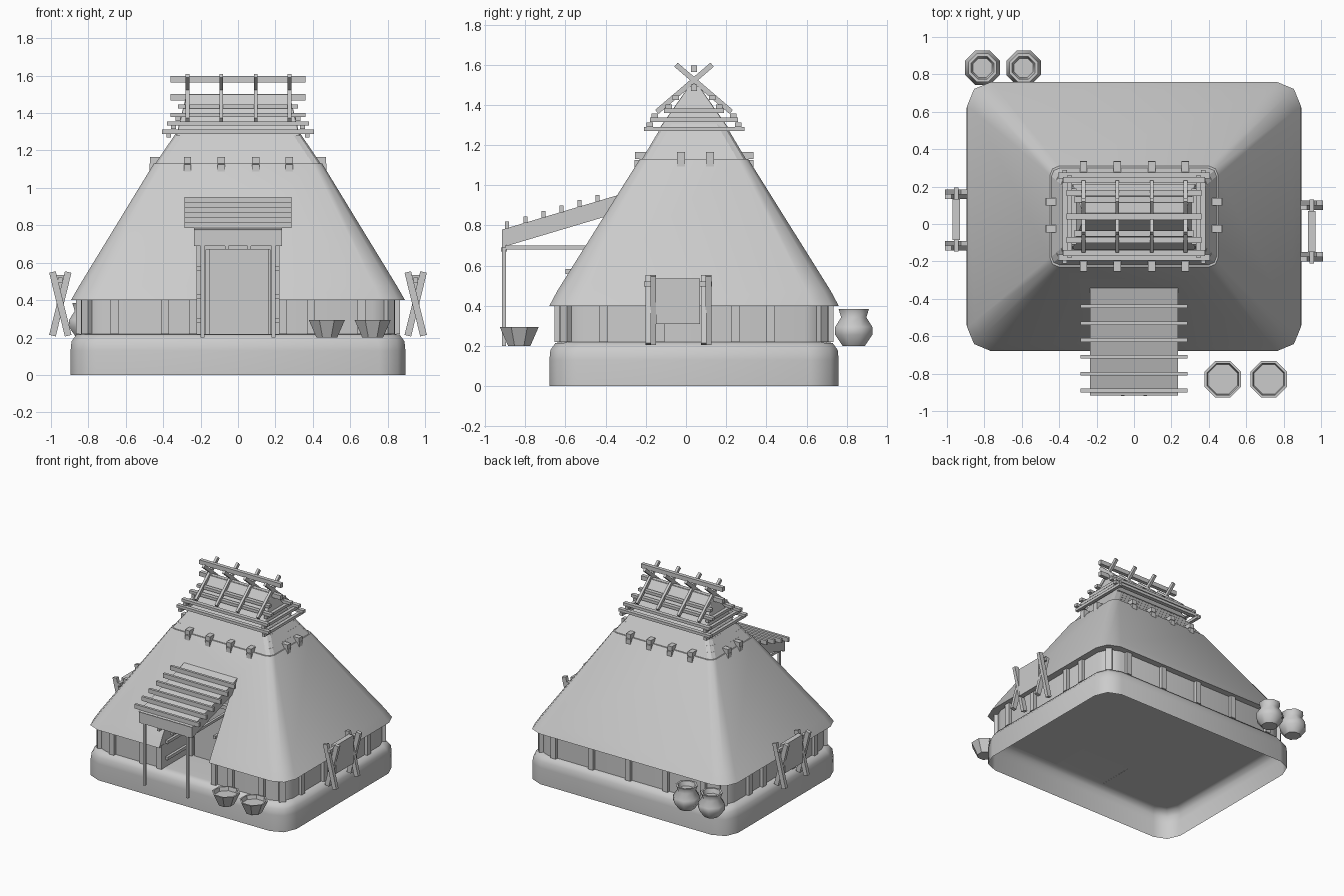
import bpy, bmesh, math
from mathutils import Vector

cube = bpy.data.objects.get("Cube")
if cube:
    bpy.data.objects.remove(cube, do_unlink=True)

grey = bpy.data.materials.new("plain_grey")
grey.use_nodes = True
grey.diffuse_color = (0.6, 0.6, 0.6, 1)
grey.node_tree.nodes["Principled BSDF"].inputs["Base Color"].default_value = (0.6, 0.6, 0.6, 1)

CY = 0.04  # centre line of the house in y


def finish(name, bm, smooth=None):
    bmesh.ops.recalc_face_normals(bm, faces=bm.faces)
    me = bpy.data.meshes.new(name)
    bm.to_mesh(me)
    bm.free()
    ob = bpy.data.objects.new(name, me)
    bpy.context.collection.objects.link(ob)
    me.materials.append(grey)
    if smooth:
        shade(ob, smooth)
    return ob


def shade(ob, angle):
    bpy.ops.object.select_all(action='DESELECT')
    ob.select_set(True)
    bpy.context.view_layer.objects.active = ob
    bpy.ops.object.shade_smooth_by_angle(angle=math.radians(angle))


def box(name, x, y, z):
    """Box given by its (min, max) range on each axis."""
    bm = bmesh.new()
    bmesh.ops.create_cube(bm, size=1)
    for v in bm.verts:
        v.co = Vector([(r[0] + r[1]) / 2 + c * (r[1] - r[0]) for r, c in zip((x, y, z), v.co)])
    return finish(name, bm)


def beam(name, a, b, width, depth, side=Vector((1, 0, 0))):
    """Squared timber from a to b; width runs along side."""
    a, b = Vector(a), Vector(b)
    side = Vector(side)
    up = (b - a).cross(side).normalized()
    bm = bmesh.new()
    bmesh.ops.create_cube(bm, size=1)
    for v in bm.verts:
        v.co = a.lerp(b, v.co.z + 0.5) + side * width * v.co.x + up * depth * v.co.y
    return finish(name, bm)


def loop(bm, hx, hy, z, r, segs=2):
    """Rounded rectangle of vertices around the house centre."""
    verts = []
    for k, (sx, sy) in enumerate(((1, 1), (-1, 1), (-1, -1), (1, -1))):
        for i in range(segs + 1):
            t = math.pi / 2 * (k + i / segs)
            verts.append(bm.verts.new((sx * (hx - r) + r * math.cos(t),
                                       CY + sy * (hy - r) + r * math.sin(t), z)))
    return verts


def loft(name, rings, smooth=None, bottom=True):
    bm = bmesh.new()
    loops = [loop(bm, *ring) for ring in rings]
    for lo, hi in zip(loops, loops[1:]):
        for i in range(len(lo)):
            j = (i + 1) % len(lo)
            bm.faces.new((lo[i], lo[j], hi[j], hi[i]))
    bm.faces.new(loops[-1])
    if bottom:
        bm.faces.new(loops[0][::-1])
    return finish(name, bm, smooth)


def turned(name, x, y, profile, sides=8, smooth=None):
    """Vessel turned from (radius, height) points."""
    bm = bmesh.new()
    rings = []
    for r, z in profile:
        rings.append([bm.verts.new((x + r * math.cos(math.tau * (i + 0.5) / sides),
                                    y + r * math.sin(math.tau * (i + 0.5) / sides), z))
                      for i in range(sides)])
    for lo, hi in zip(rings, rings[1:]):
        for i in range(sides):
            j = (i + 1) % sides
            bm.faces.new((lo[i], lo[j], hi[j], hi[i]))
    bm.faces.new(rings[0])
    bm.faces.new(rings[-1])
    return finish(name, bm, smooth)


# Hollow platform with a rounded top edge
loft("platform", [(0.895, 0.72, 0, 0.14), (0.895, 0.72, 0.13, 0.14), (0.89, 0.715, 0.18, 0.14),
                  (0.865, 0.69, 0.215, 0.13), (0.83, 0.65, 0.22, 0.11)], 50, bottom=False)

# Wall and thatch roof, both cut by the entrance recess
wall = loft("wall", [(0.84, 0.67, 0.219, 0.12), (0.84, 0.67, 0.42, 0.12)], 50)
roof = loft("thatch_roof", [(0.893, 0.72, 0.4, 0.13), (0.85, 0.68, 0.475, 0.12),
                            (0.45, 0.27, 1.13, 0.05)], 50)
cutter = box("entrance_cutter", (-0.22, 0.22), (-1, -0.31), (0.1, 0.95))
cutter.hide_render = True
for ob in (wall, roof):
    mod = ob.modifiers.new("entrance", 'BOOLEAN')
    mod.operation = 'DIFFERENCE'
    mod.solver = 'EXACT'
    mod.object = cutter
    bpy.context.view_layer.objects.active = ob
    bpy.ops.object.modifier_apply(modifier=mod.name)
    shade(ob, 50)
bpy.data.objects.remove(cutter, do_unlink=True)

# Wall posts
H = (0.22, 0.41)
for x in (-0.66, -0.39, -0.24, 0.24, 0.39, 0.66):
    box("front_wall_post", (x - 0.022, x + 0.022), (-0.655, -0.62), H)
for x in (-0.66, -0.33, 0, 0.33, 0.66):
    box("back_wall_post", (x - 0.022, x + 0.022), (0.7, 0.735), H)
for s in (-1, 1):
    for y in (-0.41, -0.13, 0.245, 0.42):
        box("side_wall_post", sorted((s * 0.83, s * 0.865)), (y - 0.022, y + 0.022), H)
    for t in (-1, 1):
        c = Vector((s * 0.805, CY + t * 0.635, 0))
        beam("corner_post", c + Vector((0, 0, H[0])), c + Vector((0, 0, H[1])), 0.05, 0.04,
             Vector((s, -t, 0)).normalized())

# Doorway
box("door", (-0.155, 0.165), (-0.325, -0.3), (0.22, 0.67))
box("door_lintel", (-0.2, 0.2), (-0.34, -0.3), (0.67, 0.7))
for s in (-1, 1):
    box("door_jamb", sorted((s * 0.17, s * 0.2)), (-0.34, -0.3), (0.22, 0.68))
    for z in (0.29, 0.42, 0.57):
        box("recess_rail", sorted((s * 0.2, s * 0.222)), (-0.6, -0.31), (z - 0.012, z + 0.012))

# Porch
beam("porch_roof", (0, -0.905, 0.738), (0, -0.3, 0.918), 0.47, 0.085)
box("porch_front_beam", (-0.235, 0.235), (-0.915, -0.895), (0.69, 0.78))
for y in (-0.89, -0.8, -0.71, -0.62, -0.53, -0.44):
    z = 0.8 + 0.298 * (y + 0.905)
    box("porch_batten", (-0.285, 0.285), (y - 0.01, y + 0.01), (z - 0.02, z + 0.014))
for s in (-1, 1):
    box("porch_post", sorted((s * 0.18, s * 0.2)), (-0.915, -0.895), (0.2, 0.7))
    box("porch_side_beam", sorted((s * 0.18, s * 0.2)), (-0.91, -0.31), (0.68, 0.7))
    box("porch_peg", (s * 0.06 - 0.01, s * 0.06 + 0.01), (-0.92, -0.89), (0.67, 0.69))

# Stepped thatch collar
for i in range(5):
    hx, hy, z = 0.445 - 0.025 * i, 0.262 - 0.022 * i, 1.125 + 0.037 * i
    loft("thatch_collar", [(hx, hy, z, 0.045), (hx - 0.03, hy - 0.028, z + 0.045, 0.04)])

# Straps over the collar edge
for s in (-1, 1):
    for x in (-0.27, -0.09, 0.095, 0.275):
        y = CY + s * 0.265
        box("collar_strap", (x - 0.02, x + 0.02), (y - 0.03, y + 0.03), (1.13, 1.165))
        y += s * 0.015
        box("collar_strap_end", (x - 0.02, x + 0.02), (y - 0.017, y + 0.017), (1.085, 1.125))
    for y in (-0.025, 0.12):
        box("side_strap", sorted((s * 0.41, s * 0.47)), (y - 0.02, y + 0.02), (1.13, 1.165))
        box("side_strap_end", sorted((s * 0.437, s * 0.472)), (y - 0.02, y + 0.02), (1.09, 1.13))

# Ridge cap with boards, rails and crossed rafters
loft("ridge_cap", [(0.33, 0.175, 1.28, 0.01), (0.275, 0.02, 1.5, 0.005)])
for s in (-1, 1):
    for z, hx, off in ((1.30, 0.405, 0.22), (1.345, 0.38, 0.195), (1.39, 0.36, 0.125), (1.435, 0.32, 0.09)):
        y = CY + s * off
        box("long_rail", (-hx, hx), (y - 0.016, y + 0.016), (z - 0.011, z + 0.011))
    for z, x, hy in ((1.28, 0.37, 0.25), (1.325, 0.345, 0.22), (1.37, 0.32, 0.15)):
        box("cross_rail", (s * x - 0.013, s * x + 0.013), (CY - hy, CY + hy), (z - 0.011, z + 0.011))
    for x in (-0.27, -0.09, 0.095, 0.275):
        beam("crossed_rafter", (x, CY + s * 0.185, 1.365), (x, CY - s * 0.09, 1.6), 0.02, 0.026)
for z in (1.485, 1.58):
    box("ridge_pole", (-0.36, 0.36), (CY - 0.015, CY + 0.015), (z - 0.017, z + 0.017))

# Drying racks with a hanging mat on each side
for s in (-1, 1):
    for y in (-0.175, 0.1):
        for d in (-1, 1):
            yy = s * (y + 0.012 * d) - 0.008 * (1 - s)
            beam("rack_leg", (s * (0.95 - d * 0.042), yy, 0.21), (s * (0.95 + d * 0.042), yy, 0.55),
                 0.028, 0.036, Vector((0, 1, 0)))
    y0, y1 = sorted((s * -0.21 - 0.008 * (1 - s), s * 0.13 - 0.008 * (1 - s)))
    box("rack_pole", (s * 0.95 - 0.012, s * 0.95 + 0.012), (y0, y1), (0.495, 0.52))
    box("hanging_mat", (s * 0.95 - 0.02, s * 0.95 + 0.02), (y0 + 0.06, y1 - 0.06), (0.31, 0.535))

# Bowls and pots
for x in (0.475, 0.72):
    turned("bowl", x, -0.83, [(0.06, 0.2), (0.105, 0.295), (0.092, 0.295), (0.085, 0.265)])
for x in (-0.81, -0.59):
    turned("pot", x, 0.835, [(0.06, 0.2), (0.1, 0.255), (0.1, 0.295), (0.068, 0.342),
                             (0.082, 0.385), (0.066, 0.385), (0.055, 0.35)], smooth=50)
